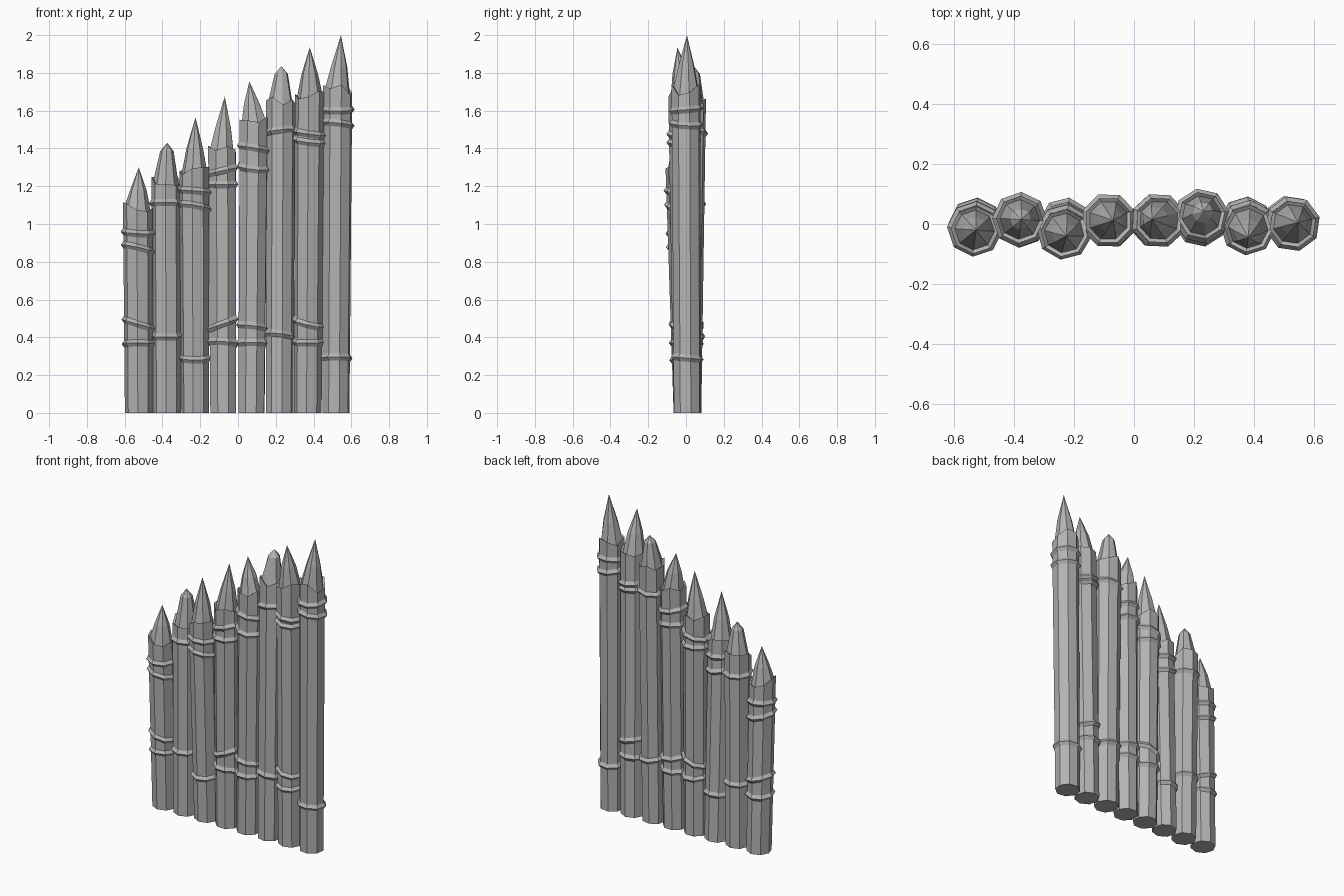
import bpy, bmesh, math, random
from mathutils import Vector

random.seed(4)
SIDES = 8
BASE_RADIUS, TOP_RADIUS = 0.074, 0.079

cube = bpy.data.objects.get("Cube")
if cube:
    bpy.data.objects.remove(cube, do_unlink=True)

# One plain grey for the whole palisade
grey = bpy.data.materials.new("weathered_grey")
grey.use_nodes = True
color = (0.45, 0.45, 0.45, 1)
grey.diffuse_color = color
grey.node_tree.nodes["Principled BSDF"].inputs["Base Color"].default_value = color


def make_object(name, bm):
    bmesh.ops.recalc_face_normals(bm, faces=bm.faces)
    mesh = bpy.data.meshes.new(name)
    bm.to_mesh(mesh)
    bm.free()
    mesh.materials.append(grey)
    obj = bpy.data.objects.new(name, mesh)
    bpy.context.collection.objects.link(obj)
    return obj


def add_loop(bm, center, radius, turn, lift=lambda angle: 0):
    """Add an octagonal loop of vertices, with a height offset by angle."""
    verts = []
    for k in range(SIDES):
        a = turn - math.pi / 2 + k * math.tau / SIDES
        offset = Vector((radius * math.cos(a), radius * math.sin(a), lift(a)))
        verts.append(bm.verts.new(center + offset))
    return verts


def bridge(bm, lower, upper):
    for k in range(SIDES):
        n = (k + 1) % SIDES
        bm.faces.new((lower[k], lower[n], upper[n], upper[k]))


def make_stake(name, base, top, tip, turn, blunt):
    """Octagonal log with a ragged rim and a carved point inside it."""
    bm = bmesh.new()
    jag = [random.uniform(-0.03, 0.03) for _ in range(SIDES)]

    def ragged(angle):
        k = round((angle - turn + math.pi / 2) / (math.tau / SIDES))
        return jag[k % SIDES]

    waist, ratio = (0.78, 0.45) if blunt else (0.42, 0.56)
    loops = [
        add_loop(bm, base, BASE_RADIUS, turn),
        add_loop(bm, top, TOP_RADIUS, turn, ragged),
        add_loop(bm, top, TOP_RADIUS * 0.84, turn, lambda a: ragged(a) - 0.008),
        add_loop(bm, top.lerp(tip, waist), TOP_RADIUS * ratio, turn),
    ]
    bm.faces.new(loops[0])
    for lower, upper in zip(loops, loops[1:]):
        bridge(bm, lower, upper)
    point = bm.verts.new(tip)
    for k in range(SIDES):
        bm.faces.new((loops[-1][k], loops[-1][(k + 1) % SIDES], point))
    make_object(name, bm)


def make_binding(name, center, radius, turn, tilt):
    """Tilted rope band with a diamond cross-section."""
    bm = bmesh.new()
    pitch = random.uniform(-0.012, 0.012)

    def slope(angle):
        return tilt / 2 * math.cos(angle) + pitch * math.sin(angle)

    section = [(-0.012, 0), (0, 0.019), (0.014, 0), (0, -0.019)]
    loops = [add_loop(bm, center + Vector((0, 0, dz)), radius + dr, turn, slope)
             for dr, dz in section]
    for i, loop in enumerate(loops):
        bridge(bm, loop, loops[(i + 1) % len(loops)])
    make_object(name, bm)


# Per stake: top centre, tip, turn in degrees, blunt point,
# then bindings as (height, rise from right to left side)
STAKES = [
    ((-.53, -.02, 1.09), (-.525, -.02, 1.3), -4, False,
     [(.955, -.01), (.87, -.04), (.47, -.05), (.365, 0)]),
    ((-.38, .015, 1.23), (-.375, .015, 1.43), -3, True,
     [(1.11, 0), (.405, 0)]),
    ((-.232, -.03, 1.28), (-.225, -.04, 1.565), -8, False,
     [(1.175, -.015), (1.09, -.03), (.29, 0)]),
    ((-.085, .012, 1.39), (-.07, .012, 1.675), 22, False,
     [(1.28, .04), (1.21, 0), (.47, .06), (.37, -.01)]),
    ((.083, .012, 1.55), (.06, .015, 1.755), 20, False,
     [(1.4, -.03), (1.3, -.02), (.455, -.02), (.37, 0)]),
    ((.225, .028, 1.65), (.23, .042, 1.835), 10, True,
     [(1.49, .02), (.41, -.02)]),
    ((.38, -.015, 1.69), (.38, -.045, 1.935), -5, False,
     [(1.48, -.025), (1.44, -.02), (.475, -.04), (.375, 0)]),
    ((.528, 0, 1.71), (.545, .005, 2), 14, False,
     [(1.605, 0), (1.53, -.02), (.29, 0)]),
]

for i, (top, tip, degrees, blunt, bindings) in enumerate(STAKES):
    base = Vector((-0.525 + 0.149 * i, 0.008, 0))
    top, tip, turn = Vector(top), Vector(tip), math.radians(degrees)
    make_stake(f"stake_{i + 1}", base, top, tip, turn, blunt)
    for j, (height, tilt) in enumerate(bindings):
        t = height / top.z
        radius = BASE_RADIUS + (TOP_RADIUS - BASE_RADIUS) * t
        make_binding(f"binding_{i + 1}_{j + 1}", base.lerp(top, t), radius, turn, tilt)
